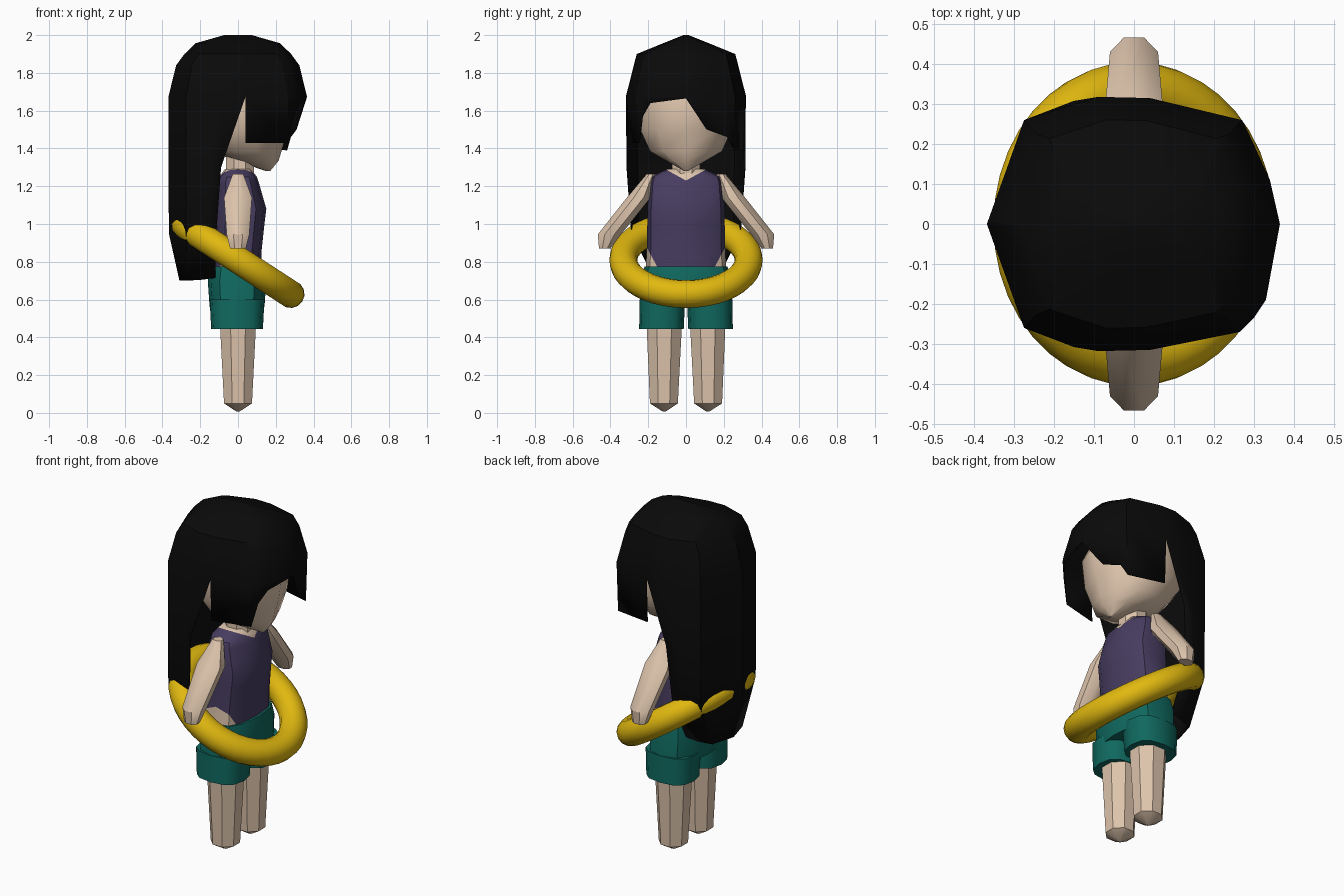
import bpy, bmesh, math
from mathutils import Vector

if "Cube" in bpy.data.objects:
    bpy.data.objects.remove(bpy.data.objects["Cube"])


def material(name, r, g, b):
    m = bpy.data.materials.new(name)
    m.use_nodes = True
    m.diffuse_color = (r, g, b, 1)
    bsdf = m.node_tree.nodes["Principled BSDF"]
    bsdf.inputs["Base Color"].default_value = (r, g, b, 1)
    bsdf.inputs["Roughness"].default_value = 0.8
    return m


SKIN = material("skin", 0.72, 0.55, 0.41)
HAIR = material("black hair", 0.003, 0.003, 0.003)
PURPLE = material("purple swimsuit", 0.064, 0.047, 0.12)
TEAL = material("teal shorts", 0.005, 0.14, 0.115)
YELLOW = material("yellow ring", 0.75, 0.48, 0.005)


def finish(name, bm, mats, angle=40):
    bmesh.ops.recalc_face_normals(bm, faces=bm.faces[:])
    mesh = bpy.data.meshes.new(name)
    bm.to_mesh(mesh)
    bm.free()
    for m in mats:
        mesh.materials.append(m)
    ob = bpy.data.objects.new(name, mesh)
    bpy.context.collection.objects.link(ob)
    bpy.ops.object.select_all(action="DESELECT")
    ob.select_set(True)
    bpy.context.view_layer.objects.active = ob
    bpy.ops.object.shade_smooth_by_angle(angle=math.radians(angle))
    return ob


def strip(bm, a, b, closed=False):
    n = len(a)
    for i in range(n if closed else n - 1):
        j = (i + 1) % n
        bm.faces.new((a[i], a[j], b[j], b[i]))


def loft(rings, n=8, power=1.0, side=1, turn=0.5):
    """Stack of horizontal rings (z, cx, cy, rx, ry), capped at both ends."""
    bm = bmesh.new()
    rows = []
    for z, cx, cy, rx, ry in rings:
        row = []
        for k in range(n):
            t = math.tau * (k + turn) / n
            c, s = math.cos(t), math.sin(t)
            row.append(bm.verts.new((
                cx + rx * math.copysign(abs(c) ** power, c),
                side * (cy + ry * math.copysign(abs(s) ** power, s)), z)))
        rows.append(row)
    for a, b in zip(rows, rows[1:]):
        strip(bm, a, b, True)
    bm.faces.new(rows[0])
    bm.faces.new(rows[-1])
    return bm


# Head and neck
finish("head", loft([(1.28, .16, 0, .01, .01), (1.335, .1, 0, .115, .11),
                     (1.385, .045, 0, .185, .2), (1.5, .015, 0, .25, .255),
                     (1.66, 0, 0, .29, .26), (1.84, 0, 0, .2, .18)], 10, turn=0), [SKIN])
finish("neck", loft([(1.2, .01, 0, .08, .08), (1.42, .01, 0, .08, .08)]), [SKIN])

# Torso: swimsuit with leg openings and a V neckline cut in
bm = loft([(.74, 0, 0, .12, .215), (.86, 0, 0, .125, .208), (1.0, .01, 0, .13, .205),
           (1.08, .015, 0, .135, .205), (1.22, 0, 0, .11, .195), (1.25, 0, 0, .1, .185),
           (1.29, 0, 0, .07, .1)], 12, .75, turn=0)
for point, normal in [((0, .15, .77), (0, 1.83, -1)), ((0, -.15, .77), (0, -1.83, -1)),
                      ((0, 0, 1.23), (0, .55, -1)), ((0, 0, 1.23), (0, -.55, -1))]:
    bmesh.ops.bisect_plane(bm, geom=bm.verts[:] + bm.edges[:] + bm.faces[:],
                           plane_co=point, plane_no=normal)
for f in bm.faces:
    c = f.calc_center_median()
    hip = c.z < .77 + 1.83 * (abs(c.y) - .15) and c.z < .95
    f.material_index = int(hip or c.z > 1.23 + .55 * abs(c.y))
finish("torso", bm, [PURPLE, SKIN])

# Shorts: waist part
finish("shorts_waist", loft([(.56, -.005, 0, .145, .245), (.7, -.005, 0, .155, .237),
                             (.775, -.005, 0, .14, .22)], 12, .75, turn=0), [TEAL])

# Mirrored limbs
for word, side in (("left", 1), ("right", -1)):
    finish(word + "_shorts_leg", loft([(.445, -.005, .13, .137, .118),
                                       (.6, -.005, .125, .145, .12)], 12, .75, side, 0), [TEAL])
    finish(word + "_leg", loft([(.008, 0, .115, .01, .01), (.05, 0, .117, .08, .08),
                                (.5, 0, .115, .105, .103)], 8, 1, side), [SKIN])
    finish(word + "_arm", loft([(.87, 0, .43, .045, .033), (.945, 0, .405, .065, .067),
                                (1.14, 0, .25, .08, .068), (1.265, 0, .185, .03, .025)],
                               8, 1, side), [SKIN])

# Swim ring, tilted down toward the front of the body
bpy.ops.mesh.primitive_torus_add(major_segments=40, minor_segments=14, major_radius=.332,
                                 minor_radius=.074, location=(0, 0, .81),
                                 rotation=(0, math.radians(33), 0))
ring = bpy.context.object
ring.name = "swim_ring"
ring.data.materials.append(YELLOW)
bpy.ops.object.shade_smooth_by_angle(angle=math.radians(60))

# Hair: crown, fringe and long curtain share one outline
outline = [(.365, 0), (.34, .11), (.29, .22), (.27, .26), (.04, .315), (-.09, .318),
           (-.275, .26), (-.368, 0), (-.275, -.26), (-.09, -.318), (.04, -.315),
           (.265, -.27), (.3, -.235), (.33, -.19)]
bm = bmesh.new()
base = [bm.verts.new((x, y, 1.675)) for x, y in outline]
row = base
for z, sx, sy in [(1.84, .89, .87), (1.9, .77, .82), (1.957, .61, .38), (2.0, .2, .04)]:
    nxt = [bm.verts.new((x * sx, y * sy, z)) for x, y in outline]
    strip(bm, row, nxt, True)
    row = nxt
bm.faces.new(row)

# Fringe, uneven with a lock on each side
fringe = [(.04, -.305, 1.43), (.26, -.25, 1.43), (.295, -.232, 1.57), (.328, -.19, 1.64),
          (.363, 0, 1.665), (.31, .11, 1.5), (.28, .22, 1.46), (.26, .26, 1.39),
          (.04, .305, 1.4)]
strip(bm, base[10:] + base[:5], [bm.verts.new(p) for p in fringe])

# Long curtain down the back
half_rows = [
    [(-.09, .315, 1.3), (-.15, .308, 1.3), (-.275, .26, 1.3), (-.368, 0, 1.3)],
    [(-.115, .29, .95), (-.18, .285, .95), (-.275, .255, .95), (-.366, 0, .95)],
    [(-.12, .17, .715), (-.19, .165, .705), (-.27, .14, .7), (-.31, 0, .7)]]
row = base[4:11]
for half in half_rows:
    full = half + [(x, -y, z) for x, y, z in reversed(half[:3])]
    nxt = [bm.verts.new(Vector(p)) for p in full]
    strip(bm, row, nxt)
    row = nxt
hair = finish("hair", bm, [HAIR], 30)
shell = hair.modifiers.new("thickness", "SOLIDIFY")
shell.thickness = .006
shell.offset = -1
